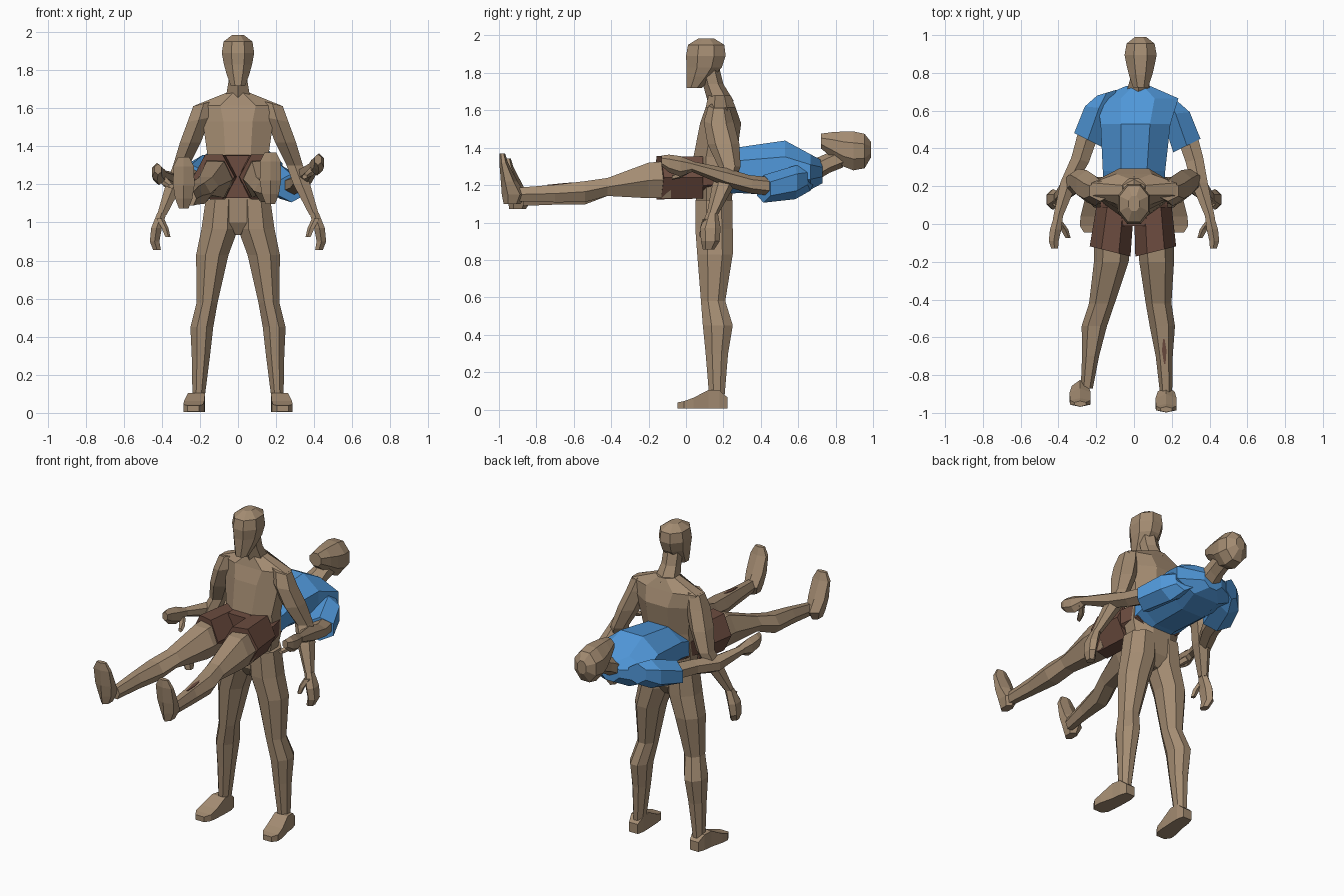
import bpy, bmesh, math


def material(name, rgb):
    m = bpy.data.materials.new(name)
    m.diffuse_color = (*rgb, 1)
    return m


SKIN = material("tan_skin", (0.37, 0.262, 0.168))
BLUE = material("blue_shirt", (0.08, 0.31, 0.69))
BROWN = material("brown_shorts", (0.15, 0.072, 0.05))


def loft(name, axis, rings, mat=SKIN, n=8, side=1, dx=0, dy=0, dz=0, phase=0.5, pinch=0):
    """Faceted tube through rings (x, y, z, half width, half depth, slant) square to an axis."""
    angles = [math.tau * (i + phase) / n for i in range(n)]
    mx = max(math.cos(a) for a in angles)
    my = max(math.sin(a) for a in angles)
    bm = bmesh.new()
    loops = []
    for x, y, z, w, d, *slant in rings:
        t = slant[0] if slant else 0
        loop = []
        for a in angles:
            u, v = w * math.cos(a) / mx, d * math.sin(a) / my
            u *= 1 - pinch * abs(math.sin(a)) / my
            off = (u, v, t * u) if axis == "Z" else (u, t * u, v)
            loop.append(bm.verts.new((side * (x + dx + off[0]), y + dy + off[1], z + dz + off[2])))
        loops.append(loop)
    for a, b in zip(loops, loops[1:]):
        for i in range(n):
            j = (i + 1) % n
            bm.faces.new((a[i], a[j], b[j], b[i]))
    bm.faces.new(loops[0])
    bm.faces.new(loops[-1])
    bmesh.ops.recalc_face_normals(bm, faces=bm.faces)
    mesh = bpy.data.meshes.new(name)
    bm.to_mesh(mesh)
    bm.free()
    mesh.materials.append(mat)
    ob = bpy.data.objects.new(name, mesh)
    bpy.context.collection.objects.link(ob)
    return ob


# Standing figure: torso, neck, head
loft("standing_torso", "Z", [
    (0, .15, .935, .03, .05), (0, .15, 1.0, .12, .09), (0, .15, 1.2, .165, .1),
    (0, .155, 1.35, .16, .115), (0, .185, 1.53, .185, .11),
    (0, .185, 1.615, .225, .08), (0, .18, 1.68, .065, .06)])
loft("standing_neck", "Z", [
    (0, .185, 1.65, .065, .07), (0, .145, 1.74, .05, .055), (0, .125, 1.82, .05, .055)], n=6)
loft("standing_head", "Z", [
    (0, .042, 1.718, .038, .04), (0, .075, 1.78, .06, .072), (0, .098, 1.83, .074, .094),
    (0, .106, 1.89, .085, .106), (0, .108, 1.95, .076, .097), (0, .108, 1.985, .03, .04)])

# Standing figure: limbs on both sides
for s, tag in ((1, "right"), (-1, "left")):
    loft(f"standing_arm_{tag}", "Z", [
        (.18, .175, 1.625, .055, .055, -.25), (.205, .175, 1.54, .06, .08, -.2),
        (.25, .2, 1.42, .055, .085), (.298, .232, 1.3, .043, .06), (.335, .2, 1.2, .044, .06),
        (.4, .14, 1.04, .025, .03)], n=6, side=s)
    loft(f"standing_hand_{tag}", "Z", [
        (.4, .14, 1.05, .024, .03), (.428, .13, .97, .028, .055),
        (.438, .13, .9, .025, .05), (.425, .12, .855, .02, .03)], n=6, side=s)
    loft(f"standing_thumb_{tag}", "Z", [
        (.41, .11, 1.02, .018, .02), (.385, .09, .97, .016, .016), (.37, .085, .925, .012, .012)],
        n=5, side=s)
    loft(f"standing_leg_{tag}", "Z", [
        (.085, .15, 1.12, .085, .098), (.096, .15, .965, .096, .1), (.135, .155, .83, .085, .095),
        (.162, .145, .58, .055, .065), (.19, .17, .45, .06, .08), (.195, .165, .3, .048, .06),
        (.207, .165, .08, .032, .042)], side=s)
    loft(f"standing_foot_{tag}", "Y", [
        (.212, .222, .035, .03, .03), (.214, .18, .053, .042, .048), (.218, .12, .055, .045, .05),
        (.23, .04, .034, .053, .029), (.235, -.01, .025, .052, .02),
        (.235, -.045, .022, .03, .016)], n=4, side=s)

# Lying figure: head, neck, shirt, shorts
loft("lying_head", "Y", [
    (0, .722, 1.435, .04, .04), (0, .79, 1.412, .062, .072), (0, .84, 1.393, .074, .093),
    (0, .895, 1.383, .085, .104), (0, .955, 1.382, .074, .092), (0, .99, 1.39, .03, .04)],
    dx=.035)
loft("lying_neck", "Y", [
    (.02, .68, 1.275, .065, .062), (.03, .77, 1.322, .05, .055),
    (.035, .84, 1.35, .05, .055)], n=6)
loft("shirt_body", "Y", [
    (0, .2, 1.26, .16, .11), (0, .28, 1.28, .165, .122), (.008, .53, 1.29, .185, .148),
    (.02, .665, 1.27, .215, .095), (.022, .73, 1.27, .065, .06)], BLUE)
loft("shorts_seat", "Y", [
    (0, .22, 1.25, .155, .11), (0, .1, 1.245, .18, .112), (0, -.01, 1.24, .14, .112)], BROWN)

# Lying figure: limbs, each side with its own pose offset
poses = (  # side, tag, knee x, calf x, ankle x, foot offsets, hand dz, sleeve dx, dy, dz
    (1, "right", .13, .15, .17, 0, 0, 0, .015, -.015, -.02),
    (-1, "left", .17, .21, .25, .03, -.025, -.05, -.02, .015, .03))
for s, tag, knee, calf, ankle, dy, dz, hz, sx, sy, sz in poses:
    loft(f"sleeve_{tag}", "Y", [
        (.165, .68, 1.255, .05, .065, -.3), (.205, .6, 1.235, .075, .09, .1),
        (.265, .43, 1.2, .072, .074, .5)], BLUE, n=6, side=s, dx=sx, dy=sy, dz=sz)
    loft(f"lying_arm_{tag}", "Y", [
        (.265 + sx, .47, 1.21 + sz, .05, .05, .4), (.305 + sx, .34, 1.215 + sz / 2, .046, .048, .3),
        (.345, .22, 1.24 + hz / 2, .045, .05), (.405, .03, 1.3 + hz, .024, .028)], n=6, side=s)
    loft(f"lying_hand_{tag}", "Y", [
        (.4, .04, 1.3 + hz, .024, .027), (.415, -.03, 1.3 + hz, .03, .055),
        (.425, -.09, 1.315 + hz, .026, .048), (.42, -.13, 1.33 + hz, .018, .028)], n=6, side=s)
    loft(f"lying_thumb_{tag}", "Y", [
        (.4, .01, 1.28 + hz, .02, .02), (.37, -.03, 1.255 + hz, .018, .018),
        (.35, -.075, 1.24 + hz, .012, .012)], n=5, side=s)
    loft(f"shorts_leg_{tag}", "Y", [
        (.1, .09, 1.24, .1, .112), (.12 - sx / 3, -.145, 1.24, .108, .116, .25)],
        BROWN, n=6, side=s, phase=0, pinch=.15)
    loft(f"lying_leg_{tag}", "Y", [
        (.115, -.08, 1.23, .095, .1), (.12, -.2, 1.225, .092, .095),
        (knee, -.42, 1.19, .068, .048), (calf, -.54, 1.165 + dz / 2, .067, .056),
        ((calf + ankle) / 2, -.7, 1.155 + dz / 2, .045, .047),
        (ankle, -.9 + dy, 1.15 + dz, .032, .036)], n=6, side=s, phase=0)
    loft(f"lying_foot_{tag}", "Z", [
        (0, -.93, 1.098, .025, .045), (0, -.92, 1.15, .045, .065), (0, -.945, 1.22, .056, .045),
        (0, -.975, 1.32, .054, .023), (0, -.982, 1.368, .03, .015)],
        n=6, side=s, dx=ankle + (.035 if s < 0 else 0), dy=dy, dz=dz)

# Small mark on the right shin
loft("shin_mark", "Y", [
    (.158, -.61, 1.211, .004, .003), (.16, -.67, 1.205, .012, .004),
    (.163, -.74, 1.199, .004, .003)], BROWN, n=4)
